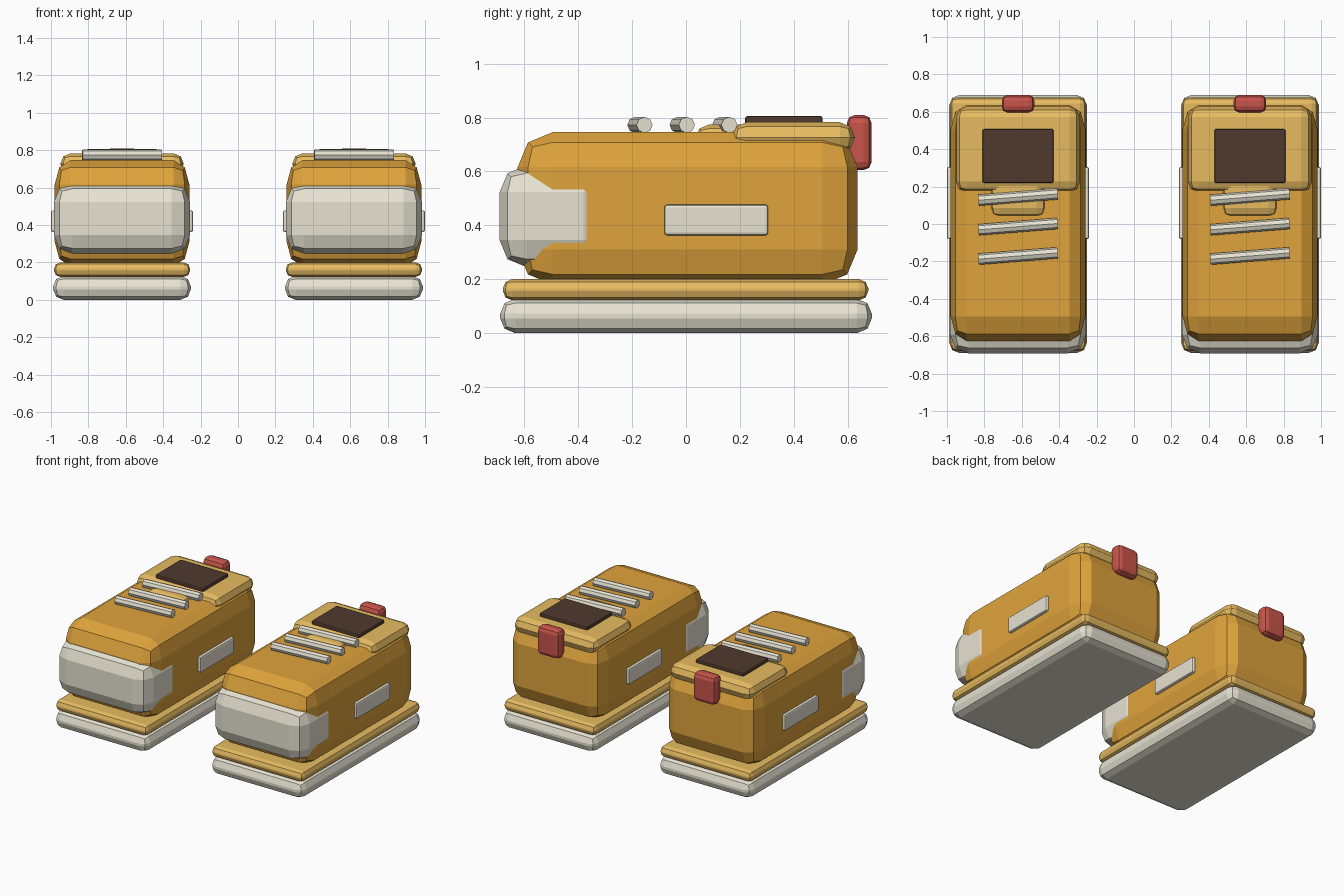
import bpy, bmesh
from mathutils import Matrix, Vector

if "Cube" in bpy.data.objects:
    bpy.data.objects.remove(bpy.data.objects["Cube"])


def material(name, rgb):
    m = bpy.data.materials.new(name)
    m.diffuse_color = (*rgb, 1)
    m.use_nodes = True
    m.node_tree.nodes["Principled BSDF"].inputs["Base Color"].default_value = m.diffuse_color
    return m


ORANGE = material("orange", (0.74, 0.37, 0.045))
YELLOW = material("yellow", (0.80, 0.50, 0.12))
CREAM = material("cream", (0.80, 0.77, 0.65))
RED = material("red", (0.58, 0.09, 0.07))
BROWN = material("brown", (0.08, 0.042, 0.027))


def finish(bm, name, mat):
    bmesh.ops.recalc_face_normals(bm, faces=bm.faces)
    me = bpy.data.meshes.new(name)
    bm.to_mesh(me)
    bm.free()
    me.materials.append(mat)
    ob = bpy.data.objects.new(name, me)
    bpy.context.collection.objects.link(ob)
    return ob


def block(name, mat, x, y, z, bevel, squash=1.0, segments=2):
    """Faceted box from (min, max) ranges; squash narrows the bevel along x."""
    lo, hi = Vector((x[0], y[0], z[0])), Vector((x[1], y[1], z[1]))
    size, mid = hi - lo, (lo + hi) / 2
    bm = bmesh.new()
    bmesh.ops.create_cube(bm, size=1)
    bmesh.ops.scale(bm, vec=(size.x / squash, size.y, size.z), verts=bm.verts)
    bmesh.ops.bevel(bm, geom=bm.edges[:], offset=bevel, segments=segments,
                    profile=0.5, affect='EDGES', clamp_overlap=True)
    bmesh.ops.scale(bm, vec=(squash, 1, 1), verts=bm.verts)
    bmesh.ops.translate(bm, vec=mid, verts=bm.verts)
    return finish(bm, name, mat)


def lace(name, cx, cy):
    bm = bmesh.new()
    bmesh.ops.create_cone(bm, cap_ends=True, segments=8, radius1=0.03,
                          radius2=0.03, depth=0.425)
    turn = Matrix.Rotation(0.08, 4, 'Z') @ Matrix.Rotation(1.5708, 4, 'Y')
    bmesh.ops.transform(bm, matrix=Matrix.Translation((cx, cy, 0.773)) @ turn,
                        verts=bm.verts)
    return finish(bm, name, CREAM)


for side, cx in (("left", -0.62), ("right", 0.62)):
    def part(name, mat, half, y, z, bevel, **kw):
        block(f"{side}_{name}", mat, (cx - half, cx + half), y, z, bevel, **kw)

    # Layered sole
    part("sole", CREAM, 0.368, (-0.69, 0.69), (0, 0.127), 0.055)
    part("midsole", YELLOW, 0.364, (-0.68, 0.677), (0.122, 0.2), 0.034)
    # Upper and toe cap
    part("upper", ORANGE, 0.36, (-0.625, 0.637), (0.18, 0.746), 0.13, squash=0.65)
    part("toe_cap", CREAM, 0.364, (-0.692, -0.28), (0.245, 0.623), 0.1)
    # Collar, tongue, ankle opening
    part("collar", YELLOW, 0.33, (0.17, 0.627), (0.67, 0.783), 0.056)
    part("tongue", YELLOW, 0.15, (0.035, 0.3), (0.67, 0.774), 0.05)
    part("opening", BROWN, 0.19, (0.22, 0.507), (0.77, 0.806), 0.008)
    # Heel tab
    part("heel_tab", RED, 0.087, (0.597, 0.689), (0.605, 0.81), 0.03)
    # Side patches on both flanks
    for tag, s in (("a", -1), ("b", 1)):
        xs = sorted((cx + s * 0.34, cx + s * 0.38))
        block(f"{side}_side_patch_{tag}", CREAM, xs, (-0.08, 0.305),
              (0.363, 0.477), 0.01)
    # Laces
    for i, y in enumerate((0.144, -0.014, -0.171)):
        lace(f"{side}_lace_{i + 1}", cx, y)
